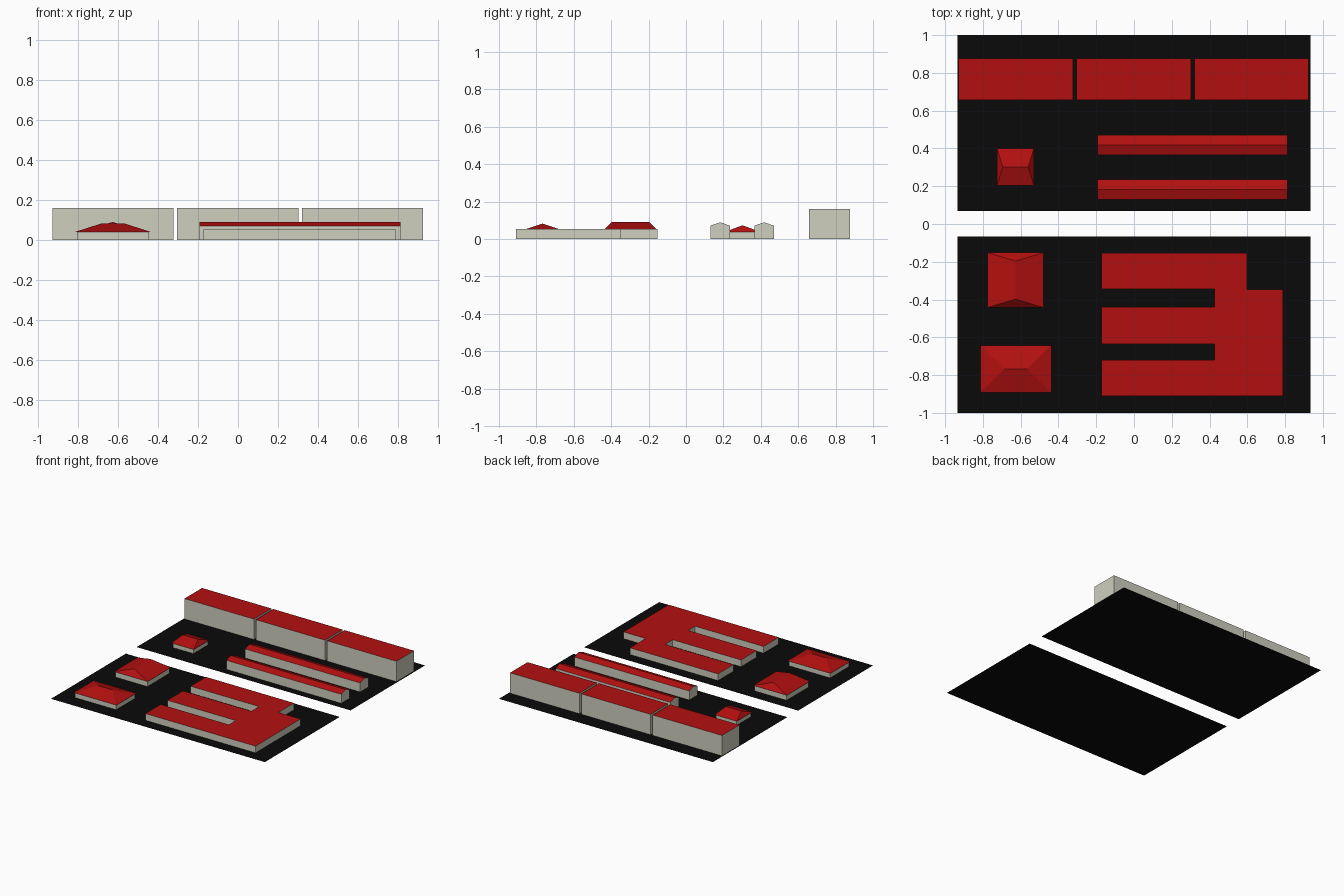
import bpy

if "Cube" in bpy.data.objects:
    bpy.data.objects.remove(bpy.data.objects["Cube"])


def material(name, rgb):
    m = bpy.data.materials.new(name)
    m.diffuse_color = (*rgb, 1)
    m.use_nodes = True
    m.node_tree.nodes["Principled BSDF"].inputs["Base Color"].default_value = m.diffuse_color
    return m


ROOF = material("red_roof", (0.45, 0.005, 0.005))
WALL = material("pale_wall", (0.62, 0.62, 0.52))
GROUND = material("dark_ground", (0.003, 0.003, 0.003))


def make(name, verts, faces, mats, slots=None):
    me = bpy.data.meshes.new(name)
    me.from_pydata(verts, [], faces)
    for m in mats:
        me.materials.append(m)
    for p, s in zip(me.polygons, slots or [0] * len(faces)):
        p.material_index = s
    ob = bpy.data.objects.new(name, me)
    bpy.context.collection.objects.link(ob)
    return ob


def rect(x0, x1, y0, y1):
    return [(x0, y0), (x1, y0), (x1, y1), (x0, y1)]


def flat_building(name, outline, height):
    """Upright walls with a flat red roof (outline counter-clockwise)."""
    n = len(outline)
    verts = [(x, y, z) for z in (0, height) for x, y in outline]
    faces = [(i, (i + 1) % n, (i + 1) % n + n, i + n) for i in range(n)]
    faces.append(tuple(range(n, 2 * n)))
    return make(name, verts, faces, [WALL, ROOF], [0] * n + [1])


def gable_building(name, x0, x1, y0, y1, eave, ridge):
    ym = (y0 + y1) / 2
    prof = [(y0, 0), (y0, eave), (ym, ridge), (y1, eave), (y1, 0)]
    verts = [(x, y, z) for x in (x0, x1) for y, z in prof]
    faces = [(i, i + 5, i + 6, i + 1) for i in range(4)]
    faces += [(0, 1, 2, 3, 4), (9, 8, 7, 6, 5)]
    return make(name, verts, faces, [WALL, ROOF], [0, 1, 1, 0, 0, 0])


def hip_house(name, x0, x1, y0, y1, ridge_a, ridge_b, eave, top, along_y=False):
    inset = 0.008
    flat_building(name + "_walls",
                  rect(x0 + inset, x1 - inset, y0 + inset, y1 - inset), eave - 0.0005)
    verts = [(x, y, eave) for x, y in rect(x0, x1, y0, y1)]
    verts += [(*ridge_a, top), (*ridge_b, top)]
    if along_y:
        faces = [(0, 1, 4), (1, 2, 5, 4), (2, 3, 5), (3, 0, 4, 5)]
    else:
        faces = [(0, 1, 5, 4), (1, 2, 5), (2, 3, 4, 5), (3, 0, 4)]
    make(name + "_roof", verts, faces + [(3, 2, 1, 0)], [ROOF])


# Two ground plots separated by a road gap
for name, y0, y1 in (("front_plot", -1.0, -0.065), ("back_plot", 0.07, 1.0)):
    make(name, [(x, y, 0) for x, y in rect(-0.935, 0.935, y0, y1)],
         [(0, 1, 2, 3)], [GROUND])

# Row of three tall blocks at the back
for i in range(3):
    x0 = -0.928 + i * 0.6235
    flat_building(f"tall_block_{i + 1}", rect(x0, x0 + 0.606, 0.657, 0.876), 0.161)

# Pair of long gabled halls
for name, y0 in (("long_hall_front", 0.13), ("long_hall_back", 0.365)):
    gable_building(name, -0.193, 0.812, y0, y0 + 0.105, 0.071, 0.089)

# Low flat-roofed building with three wings
flat_building("winged_building", [
    (-0.173, -0.91), (0.79, -0.91), (0.79, -0.347), (0.597, -0.347),
    (0.597, -0.153), (-0.173, -0.153), (-0.173, -0.345), (0.425, -0.345),
    (0.425, -0.44), (-0.173, -0.44), (-0.173, -0.635), (0.425, -0.635),
    (0.425, -0.72), (-0.173, -0.72)], 0.053)

# Hip-roofed houses
hip_house("front_house", -0.813, -0.438, -0.892, -0.642,
          (-0.685, -0.767), (-0.565, -0.767), 0.041, 0.082)
hip_house("middle_house", -0.775, -0.48, -0.442, -0.152,
          (-0.627, -0.398), (-0.627, -0.196), 0.045, 0.09, along_y=True)
hip_house("small_house", -0.725, -0.53, 0.204, 0.4,
          (-0.695, 0.302), (-0.56, 0.302), 0.037, 0.073)
